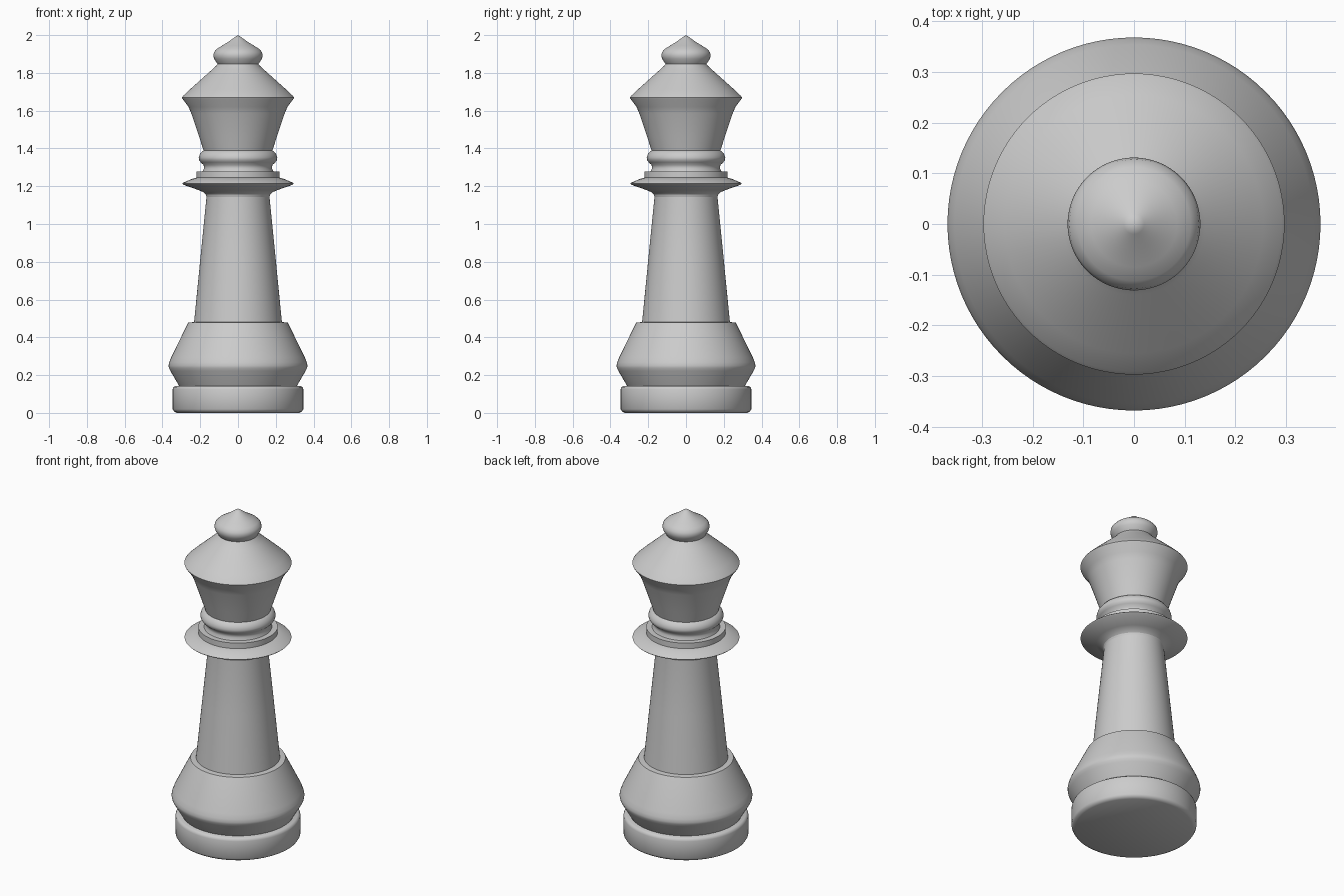
import bpy, bmesh, math

SEGMENTS = 96


def lathe(name, profile, angle=28):
    """Spin a (radius, height) profile around z and close it at the axis."""
    pts = list(profile)
    if pts[0][0] > 0:
        pts.insert(0, (0, pts[0][1]))
    if pts[-1][0] > 0:
        pts.append((0, pts[-1][1]))
    bm = bmesh.new()
    verts = [bm.verts.new((r, 0, z)) for r, z in pts]
    edges = [bm.edges.new(p) for p in zip(verts, verts[1:])]
    bmesh.ops.spin(bm, geom=verts + edges, cent=(0, 0, 0), axis=(0, 0, 1),
                   angle=math.tau, steps=SEGMENTS)
    bmesh.ops.remove_doubles(bm, verts=bm.verts, dist=1e-5)
    bmesh.ops.recalc_face_normals(bm, faces=bm.faces)
    mesh = bpy.data.meshes.new(name)
    bm.to_mesh(mesh)
    bm.free()
    ob = bpy.data.objects.new(name, mesh)
    bpy.context.collection.objects.link(ob)
    bpy.ops.object.select_all(action='DESELECT')
    ob.select_set(True)
    bpy.context.view_layer.objects.active = ob
    bpy.ops.object.shade_smooth_by_angle(angle=math.radians(angle))
    return ob


# Foot disc with softened rims
lathe("foot", [(0.325, 0), (0.339, 0.008), (0.346, 0.02), (0.346, 0.125),
               (0.342, 0.136), (0.332, 0.143)], 40)

# Flared base with a rounded belly
lathe("base", [(0.31, 0.14), (0.316, 0.15), (0.358, 0.222), (0.366, 0.238),
               (0.368, 0.25), (0.364, 0.268), (0.354, 0.294),
               (0.27, 0.465), (0.263, 0.478), (0.232, 0.481)])

# Tapered column
lathe("column", [(0.233, 0.475), (0.199, 0.82), (0.167, 1.14), (0.167, 1.18)])

# Thin flaring collar
lathe("collar", [(0.166, 1.14), (0.17, 1.155), (0.183, 1.168), (0.21, 1.18),
                 (0.29, 1.208), (0.296, 1.214), (0.29, 1.219),
                 (0.245, 1.238), (0.215, 1.247)])

# Flat ring above the collar
lathe("ring", [(0.22, 1.244), (0.22, 1.279)])

# Neck with a rounded bead
lathe("neck", [(0.19, 1.275), (0.18, 1.295), (0.182, 1.312), (0.198, 1.327),
               (0.207, 1.34), (0.208, 1.352), (0.203, 1.368),
               (0.192, 1.382), (0.18, 1.39)], 45)

# Head: flaring cup and conical roof
lathe("head", [(0.181, 1.385), (0.205, 1.46), (0.247, 1.585), (0.262, 1.62),
               (0.294, 1.663), (0.297, 1.67), (0.291, 1.678), (0.255, 1.712),
               (0.14, 1.815), (0.117, 1.836), (0.106, 1.85)], 42)

# Pointed finial
lathe("finial", [(0.105, 1.842), (0.112, 1.852), (0.126, 1.874), (0.131, 1.892),
                 (0.127, 1.91), (0.112, 1.927), (0.085, 1.944), (0.05, 1.965),
                 (0.02, 1.987), (0, 2.0)], 40)
